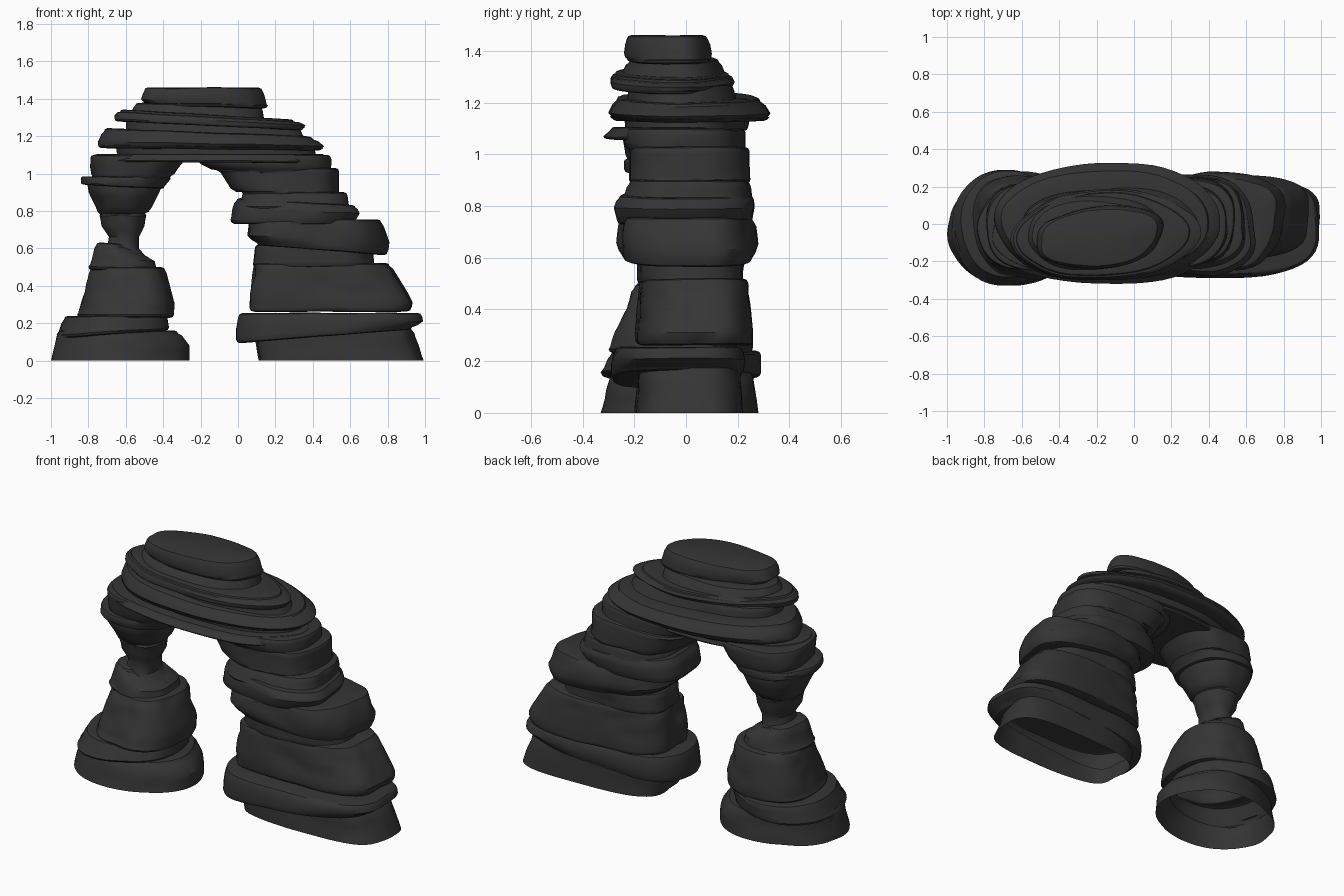
import bpy, bmesh, math
from mathutils import Vector, noise

if "Cube" in bpy.data.objects:
    bpy.data.objects.remove(bpy.data.objects["Cube"])

SEG = 64
mat = bpy.data.materials.new("dark_stone")
mat.diffuse_color = (0.035, 0.035, 0.035, 1)
mat.use_nodes = True
mat.node_tree.nodes["Principled BSDF"].inputs["Base Color"].default_value = mat.diffuse_color
parts = []


def outline(seed, power, skew):
    """Irregular rounded plan shape, normalised to -1..1 on both axes."""
    pts = []
    for i in range(SEG):
        a = 2 * math.pi * i / SEG
        c, s = math.cos(a), math.sin(a)
        r = (abs(c) ** power + abs(s) ** power) ** (-1 / power)
        r *= 1 + 0.07 * noise.noise(Vector((c * 1.3, s * 1.3, seed * 3.7)))
        pts.append([r * c + skew * 0.3 * r * s, r * s + skew * r * c])
    for k in (0, 1):
        lo, hi = min(p[k] for p in pts), max(p[k] for p in pts)
        for p in pts:
            p[k] = 2 * (p[k] - lo) / (hi - lo) - 1
    return pts


def slab(name, levels, seed, power=2.5, skew=0.0, tilt=(0, 0), ground=False, rough=0.012):
    """Loft one rock layer through levels (z, x0, x1, y0, y1) with rounded rims.
    tilt is the slope along x of the underside and of the top."""
    shape = outline(seed, power, skew)
    z0, z1 = levels[0][0], levels[-1][0]
    b = min(0.016, (z1 - z0) * 0.2)
    rings = []
    for A, B in zip(levels, levels[1:]):
        n = max(2, round((B[0] - A[0]) / 0.03))
        rings += [[p + (q - p) * k / n for p, q in zip(A, B)] for k in range(n)]

    def inset(r, d, z):
        return [z, r[1] + d, r[2] - d, r[3] + d, r[4] - d]
    # soften the top rim, and the bottom rim unless it is on the ground
    top, bot = levels[-1], rings[0]
    rings += [inset(top, 0, z1 - b), inset(top, b * .35, z1 - b * .3), inset(top, b * 1.2, z1)]
    if not ground:
        rings[:1] = [inset(bot, b * 1.2, z0), inset(bot, b * .35, z0 + b * .3), inset(bot, 0, z0 + b)]
    rings.sort(key=lambda r: r[0])

    bm = bmesh.new()
    loops = []
    xm = (levels[0][1] + levels[0][2]) / 2
    for z, x0, x1, y0, y1 in rings:
        f = (z - z0) / (z1 - z0)
        slope = tilt[0] * (1 - f) + tilt[1] * f
        loop = []
        for u, v in shape:
            # broad dents with soft horizontal erosion bands
            e = noise.noise(Vector((u * 1.6, v * 1.6, z * 9 + seed)))
            e += 0.3 * noise.noise(Vector((u * 3, v * 3, z * 18 + seed)))
            d = rough * max(0, e)
            x = (x0 + x1) / 2 + u * ((x1 - x0) / 2 - d)
            y = (y0 + y1) / 2 + v * ((y1 - y0) / 2 - d)
            dz = slope * (x - xm) + 0.004 * noise.noise(Vector((x * 4, y * 4, seed)))
            loop.append((x, y, z if ground and z < 0.001 else z + dz))
        loops.append([bm.verts.new(p) for p in loop])
    for A, B in zip(loops, loops[1:]):
        for i in range(SEG):
            j = (i + 1) % SEG
            bm.faces.new((A[i], A[j], B[j], B[i]))
    # caps as fans, so tilted rims stay clean
    for ring, flip in ((loops[-1], False), (loops[0], True)):
        c = bm.verts.new(sum((v.co for v in ring), Vector()) / SEG)
        for i in range(SEG):
            p, q = ring[i], ring[(i + 1) % SEG]
            bm.faces.new((q, p, c) if flip else (p, q, c))
    me = bpy.data.meshes.new(name)
    bm.to_mesh(me)
    bm.free()
    me.materials.append(mat)
    ob = bpy.data.objects.new(name, me)
    bpy.context.collection.objects.link(ob)
    parts.append(ob)


def weld(name):
    """Union the layers made so far into one hollow shell, open at the ground."""
    base = parts[0]
    for other in parts[1:]:
        m = base.modifiers.new("union", 'BOOLEAN')
        m.operation, m.solver, m.object = 'UNION', 'EXACT', other
    dg = bpy.context.evaluated_depsgraph_get()
    me = bpy.data.meshes.new_from_object(base.evaluated_get(dg))
    for p in parts:
        bpy.data.objects.remove(p)
    parts.clear()
    bm = bmesh.new()
    bm.from_mesh(me)
    floor = [f for f in bm.faces if all(v.co.z < 0.0005 for v in f.verts)]
    bmesh.ops.delete(bm, geom=floor, context='FACES')
    bm.to_mesh(me)
    bm.free()
    ob = bpy.data.objects.new(name, me)
    bpy.context.collection.objects.link(ob)
    bpy.ops.object.select_all(action='DESELECT')
    ob.select_set(True)
    bpy.context.view_layer.objects.active = ob
    bpy.ops.object.shade_smooth_by_angle(angle=math.radians(35))


# Right base, a separate shell below a thin open joint
slab("right_foot", [(0, .11, 1.0, -.20, .22), (.18, .08, .93, -.19, .21)], 11, 3.6, .05, ground=True)
slab("right_foot_ledge", [(.13, -.01, .93, -.29, .22), (.19, -.01, .99, -.29, .23), (.255, 0, .98, -.28, .22)],
     12, 3.6, .06, (.08, 0))
weld("right_base")

# Left pillar, narrow waisted
slab("left_foot", [(0, -1, -.26, -.33, .28), (.08, -.98, -.26, -.31, .27), (.16, -.97, -.32, -.29, .26)],
     1, 2.0, 0, ground=True)
slab("left_foot_ledge", [(.14, -.97, -.37, -.33, .29), (.24, -.93, -.37, -.29, .29)], 2, 2.0, 0, (.07, 0))
slab("left_lower_block", [(.23, -.86, -.34, -.30, .26), (.31, -.84, -.34, -.28, .26),
                          (.50, -.79, -.39, -.20, .22)], 3, 2.5, -.05, rough=.025)
slab("left_shoulder", [(.48, -.80, -.43, -.19, .19), (.54, -.78, -.44, -.18, .18),
                       (.62, -.76, -.58, -.13, .13)], 4, 2.3, 0, (-.02, -.08))
slab("left_neck", [(.53, -.71, -.47, -.14, .14), (.60, -.70, -.53, -.11, .11), (.66, -.69, -.53, -.10, .10),
                   (.72, -.73, -.50, -.12, .12), (.79, -.74, -.49, -.13, .13)], 5, 2.4)
slab("left_capital", [(.77, -.74, -.50, -.13, .13), (.82, -.76, -.46, -.17, .16), (.90, -.80, -.42, -.21, .19),
                      (.98, -.82, -.39, -.22, .2)], 6, 2.4)
slab("left_capital_ledge", [(.93, -.84, -.39, -.24, .21), (.985, -.84, -.36, -.24, .21)], 7, 2.2, .05, (-.05, 0))
slab("left_haunch", [(.97, -.78, -.36, -.23, .21), (1.03, -.79, -.32, -.24, .22), (1.10, -.79, -.26, -.25, .22)],
     8, 2.6)

# Right buttress, broad stack stepping inwards
slab("right_lower_block", [(.262, .06, .93, -.20, .26), (.31, .06, .94, -.20, .26), (.52, .08, .81, -.18, .24)],
     13, 3.2, .08, rough=.025)
slab("right_recess", [(.50, .08, .73, -.19, .23), (.62, .09, .72, -.19, .23)], 14, 2.8)
slab("right_middle_block", [(.59, .10, .80, -.25, .26), (.65, .05, .81, -.27, .28), (.755, .06, .77, -.26, .27)],
     15, 3, .05, (-.08, 0), rough=.025)
slab("right_inner_ledge", [(.73, -.04, .62, -.27, .26), (.80, -.03, .65, -.28, .27), (.85, -.01, .63, -.26, .26)],
     16, 2.5, -.05, (0, -.06))
slab("right_upper_ledge", [(.81, .01, .60, -.25, .26), (.90, .02, .59, -.22, .25)], 17, 2.7)
slab("right_upper_block", [(.885, .02, .54, -.22, .25), (.92, -.04, .54, -.22, .25), (1.03, -.11, .54, -.22, .25)],
     18, 3.1)
slab("right_haunch", [(1.0, -.10, .49, -.22, .23), (1.05, -.20, .50, -.24, .23), (1.10, -.24, .50, -.24, .23)],
     19, 2.8)

# Bridging layers and summit, tilted slightly down to the right
slab("bridge_underside", [(1.06, -.77, .47, -.32, .23), (1.105, -.76, .46, -.29, .22)], 21, 2.2, 0, (-.01, 0))
slab("bridge_lower", [(1.09, -.65, .42, -.24, .24), (1.16, -.66, .42, -.24, .25)], 22, 2.4, 0, (-.01, -.03))
slab("bridge_main", [(1.13, -.75, .45, -.29, .32), (1.16, -.75, .46, -.30, .33), (1.22, -.72, .40, -.27, .29)],
     23, 2.1, 0, (-.01, -.04))
slab("bridge_recess", [(1.19, -.60, .36, -.23, .20), (1.28, -.60, .32, -.22, .18)], 24, 2.3, 0, (-.03, -.03))
slab("crown_lower", [(1.255, -.66, .35, -.30, .18), (1.285, -.66, .36, -.30, .19), (1.315, -.63, .30, -.28, .17)],
     25, 2.2, .05, (-.05, -.06))
slab("crown_ledge", [(1.29, -.58, .14, -.26, .16), (1.37, -.55, .13, -.22, .13)], 26, 2.2, .05, (-.03, -.03))
slab("summit", [(1.355, -.48, .16, -.23, .10), (1.39, -.52, .15, -.24, .10), (1.46, -.50, .13, -.23, .09)],
     27, 2.3, .13, (-.02, 0))
weld("rock_arch")
